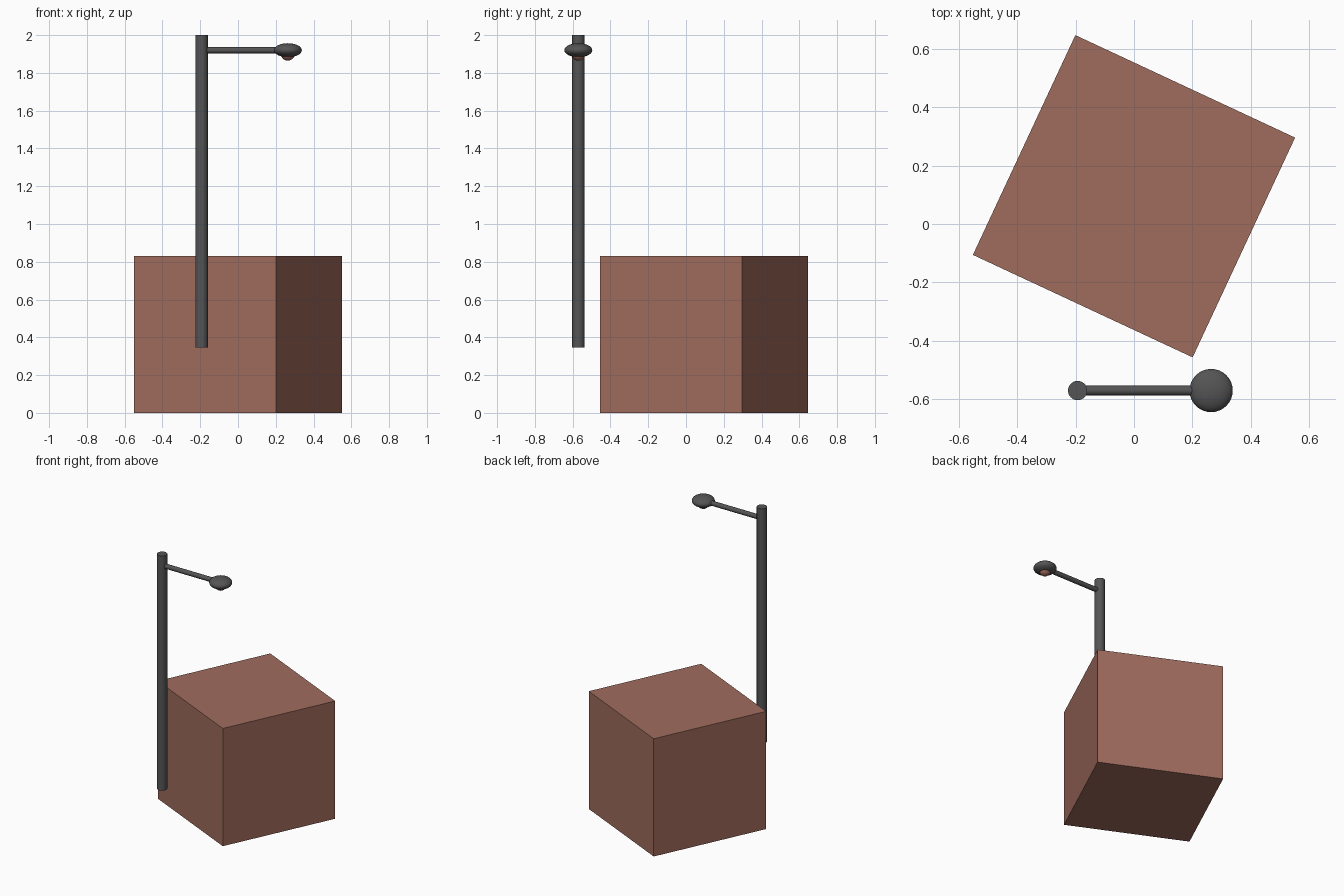
import bpy
import math

if "Cube" in bpy.data.objects:
    bpy.data.objects.remove(bpy.data.objects["Cube"])


def material(name, rgb):
    m = bpy.data.materials.new(name)
    m.diffuse_color = (*rgb, 1.0)
    m.use_nodes = True
    m.node_tree.nodes["Principled BSDF"].inputs["Base Color"].default_value = m.diffuse_color
    return m


brick = material("brick_brown", (0.35, 0.15, 0.11))
iron = material("dark_iron", (0.09, 0.09, 0.09))


def finish(name, mat, smooth=True):
    ob = bpy.context.object
    ob.name = name
    ob.data.materials.append(mat)
    bpy.ops.object.transform_apply(location=False, rotation=False, scale=True)
    if smooth:
        bpy.ops.object.shade_smooth_by_angle(angle=math.radians(40))
    return ob


def rod(name, centre, radius, length, rotation=(0, 0, 0)):
    bpy.ops.mesh.primitive_cylinder_add(vertices=32, radius=radius, depth=length,
                                        location=centre, rotation=rotation)
    return finish(name, iron)


def ball(name, centre, radius, squash, mat):
    bpy.ops.mesh.primitive_uv_sphere_add(segments=32, ring_count=16,
                                         radius=radius, location=centre)
    bpy.context.object.scale.z = squash
    return finish(name, mat)


# Building block, turned 25 degrees about the vertical
SIDE = 0.83
bpy.ops.mesh.primitive_cube_add(size=SIDE, location=(0, 0.095, SIDE / 2),
                                rotation=(0, 0, math.radians(-25)))
finish("building_block", brick, smooth=False)

# Street lamp: pole, side arm, flattened head and bulb
POLE_X, HEAD_X, LAMP_Y, ARM_Z = -0.193, 0.264, -0.57, 1.92
rod("lamp_pole", (POLE_X, LAMP_Y, (0.345 + 2.0) / 2), 0.033, 2.0 - 0.345)
rod("lamp_arm", ((POLE_X + HEAD_X) / 2, LAMP_Y, ARM_Z), 0.0165,
    HEAD_X - POLE_X, (0, math.pi / 2, 0))
ball("lamp_head", (HEAD_X, LAMP_Y, ARM_Z), 0.074, 0.5, iron)
ball("lamp_bulb", (HEAD_X, LAMP_Y, 1.903), 0.038, 1.0, brick)
